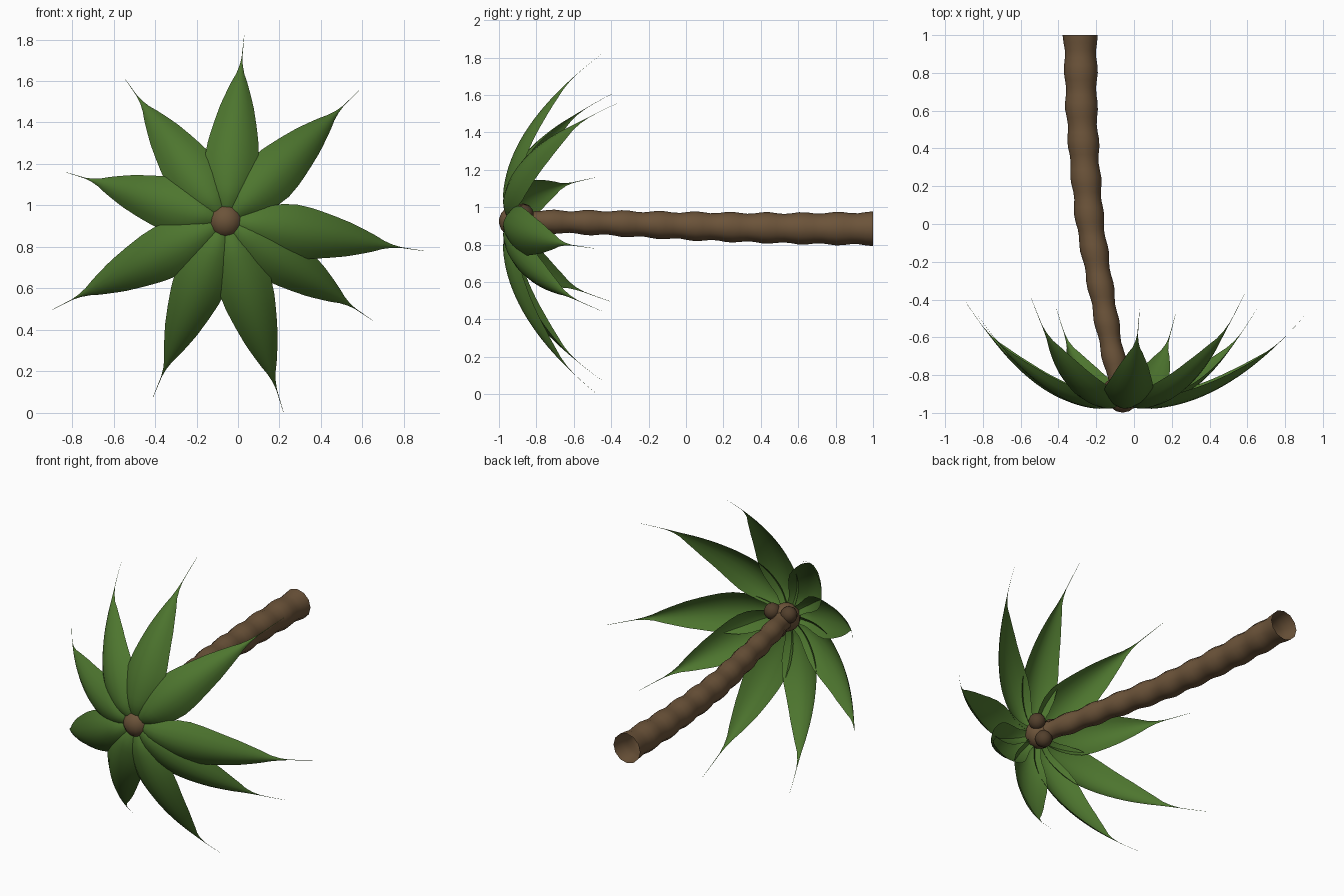
import bpy, bmesh, math
from mathutils import Vector

if "Cube" in bpy.data.objects:
    bpy.data.objects.remove(bpy.data.objects["Cube"])

HUB = Vector((-0.06, -0.915, 0.925))


def material(name, rgb):
    m = bpy.data.materials.new(name)
    m.diffuse_color = (*rgb, 1)
    m.use_nodes = True
    m.node_tree.nodes["Principled BSDF"].inputs["Base Color"].default_value = m.diffuse_color
    return m


BARK = material("bark", (0.15, 0.088, 0.042))
NUT = material("nut_brown", (0.085, 0.05, 0.025))
GREEN = material("leaf_green", (0.075, 0.18, 0.028))


def lerp(table, t):
    # piecewise-linear lookup in rows of (key, value, ...)
    for a, b in zip(table, table[1:]):
        if t <= b[0]:
            f = (t - a[0]) / (b[0] - a[0])
            return [p + (q - p) * f for p, q in zip(a[1:], b[1:])]
    return list(table[-1][1:])


def grid_object(name, rows, mat, closed=False):
    # skin a list of equal-length point rows into a sheet or open tube
    bm = bmesh.new()
    vr = [[bm.verts.new(p) for p in row] for row in rows]
    n = len(rows[0])
    for a, b in zip(vr, vr[1:]):
        for i in range(n if closed else n - 1):
            j = (i + 1) % n
            bm.faces.new((a[i], a[j], b[j], b[i]))
    me = bpy.data.meshes.new(name)
    bm.to_mesh(me)
    bm.free()
    me.materials.append(mat)
    me.shade_smooth()
    ob = bpy.data.objects.new(name, me)
    bpy.context.collection.objects.link(ob)
    return ob


def ball(name, centre, radius, mat):
    bpy.ops.mesh.primitive_uv_sphere_add(segments=14, ring_count=9, radius=radius, location=centre)
    ob = bpy.context.object
    ob.name = name
    ob.data.materials.append(mat)
    ob.data.shade_smooth()


# Trunk: open, ringed, curved tube. Rows are y, x, z, radius
PATH = [(-0.90, -0.065, 0.926, 0.055), (-0.8, -0.088, 0.925, 0.058), (-0.6, -0.13, 0.92, 0.062),
        (-0.4, -0.165, 0.915, 0.066), (-0.2, -0.20, 0.907, 0.07), (0, -0.233, 0.90, 0.074),
        (0.3, -0.26, 0.892, 0.078), (0.6, -0.278, 0.887, 0.082), (1.0, -0.285, 0.885, 0.088)]
rows = []
for k in range(49):
    y = -0.9 + 1.9 * k / 48
    x, z, r = lerp(PATH, y)
    r += 0.005 * math.cos(2 * math.pi * (1 - y) / 0.19)
    rows.append([(x + r * math.cos(a), y, z + r * math.sin(a))
                 for a in (2 * math.pi * i / 12 for i in range(12))])
grid_object("trunk", rows, BARK, closed=True)

# Crown bud and three nuts behind it
ball("crown_bud", HUB, 0.085, BARK)
ball("nut_right", (0.0, -0.865, 0.965), 0.05, NUT)
ball("nut_left", (-0.112, -0.87, 0.97), 0.05, NUT)
ball("nut_lower", (-0.045, -0.86, 0.865), 0.05, NUT)

# Leaves: arched blades bending back to whip-thin tips
TIPS = [(0.03, -0.45, 1.82), (0.585, -0.37, 1.555), (0.90, -0.49, 0.78),
        (0.65, -0.45, 0.445), (0.22, -0.475, 0.0), (-0.41, -0.45, 0.075),
        (-0.90, -0.40, 0.495), (-0.83, -0.48, 1.16), (-0.545, -0.39, 1.61)]
WIDTH = [(0, 0.03), (0.1, 0.06), (0.2, 0.10), (0.28, 0.122), (0.36, 0.13), (0.45, 0.123),
         (0.55, 0.104), (0.65, 0.08), (0.75, 0.044), (0.8, 0.02), (0.84, 0.008), (0.88, 0.002),
         (1, 0.0006)]
for n, tip in enumerate(TIPS):
    out = Vector((tip[0] - HUB.x, 0, tip[2] - HUB.z))
    length = out.length
    out.normalize()
    side = out.cross(Vector((0, 1, 0)))
    rise = tip[1] + 0.98
    rows = []
    for k in range(26):
        t = k / 25
        w = lerp(WIDTH, t)[0]
        s = max(0, (t - 0.11) / 0.89)
        dip = max(0, 1 - t / 0.17)      # leaf root tucks into the bud
        spine = HUB + out * (t * length)
        spine.y = -0.98 + rise * s * s + 0.05 * dip * dip
        # edges fold away from the front, square to the bending spine
        slope = 2 * rise * s / 0.89 / length
        back = (Vector((0, 1, 0)) - out * slope).normalized()
        rows.append([spine + side * (w * u) + back * (0.5 * w * u * u)
                     for u in (-1, -0.67, -0.33, 0, 0.33, 0.67, 1)])
    grid_object(f"leaf_{n + 1}", rows, GREEN)
